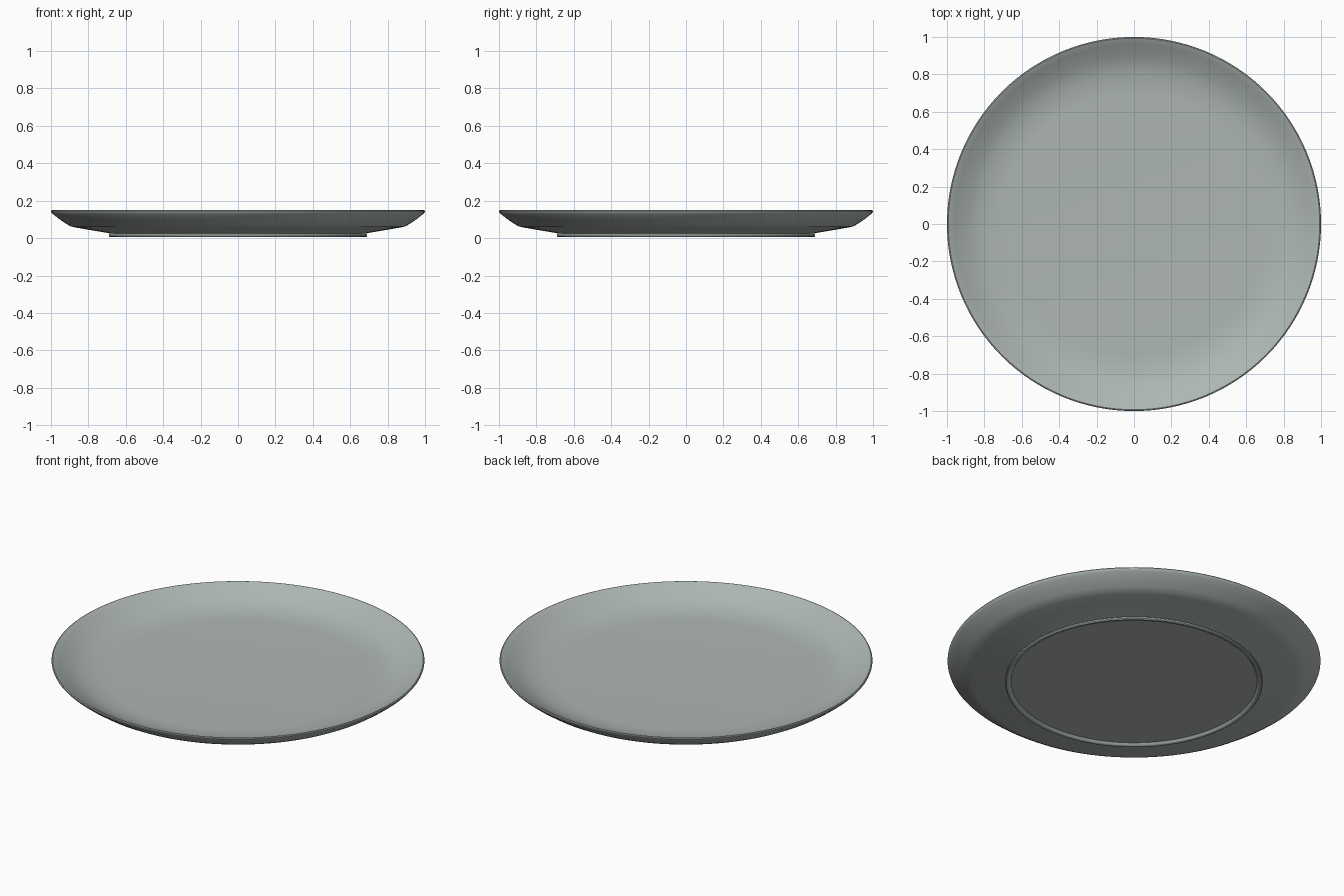
import bpy, bmesh, math

if "Cube" in bpy.data.objects:
    bpy.data.objects.remove(bpy.data.objects["Cube"])

SEGMENTS = 128

glaze = bpy.data.materials.new("grey_green_glaze")
glaze.diffuse_color = (0.42, 0.47, 0.45, 1)
glaze.use_nodes = True
glaze.node_tree.nodes["Principled BSDF"].inputs["Base Color"].default_value = glaze.diffuse_color

# Plate cross-section (radius, height): underside, foot ring, rim, then well
profile = [
    (0, 0.018), (0.66, 0.018), (0.668, 0.008), (0.673, 0.005),
    (0.685, 0.005), (0.69, 0.01), (0.69, 0.018), (0.682, 0.024),
    (0.70, 0.028), (0.80, 0.045), (0.87, 0.057), (0.895, 0.063),
    (0.92, 0.077), (0.96, 0.105), (0.99, 0.129), (0.998, 0.138),
    (1.0, 0.144), (0.998, 0.148), (0.993, 0.15), (0.987, 0.148),
    (0.96, 0.131), (0.92, 0.109), (0.88, 0.089), (0.84, 0.074),
    (0.79, 0.063), (0.74, 0.057), (0.70, 0.055), (0, 0.055),
]


def lathe(name, points, material):
    bm = bmesh.new()
    rings = []
    for r, z in points:
        n = SEGMENTS if r > 0 else 1
        rings.append([bm.verts.new((r * math.cos(2 * math.pi * i / n),
                                    r * math.sin(2 * math.pi * i / n), z))
                      for i in range(n)])
    for a, b in zip(rings, rings[1:]):
        for i in range(SEGMENTS):
            j = (i + 1) % SEGMENTS
            quad = [a[i % len(a)], a[j % len(a)], b[j % len(b)], b[i % len(b)]]
            bm.faces.new(list(dict.fromkeys(quad)))
    bmesh.ops.recalc_face_normals(bm, faces=bm.faces)
    mesh = bpy.data.meshes.new(name)
    bm.to_mesh(mesh)
    bm.free()
    mesh.materials.append(material)
    obj = bpy.data.objects.new(name, mesh)
    bpy.context.collection.objects.link(obj)
    bpy.context.view_layer.objects.active = obj
    obj.select_set(True)
    bpy.ops.object.shade_smooth_by_angle(angle=math.radians(40))
    return obj


lathe("plate", profile, glaze)
